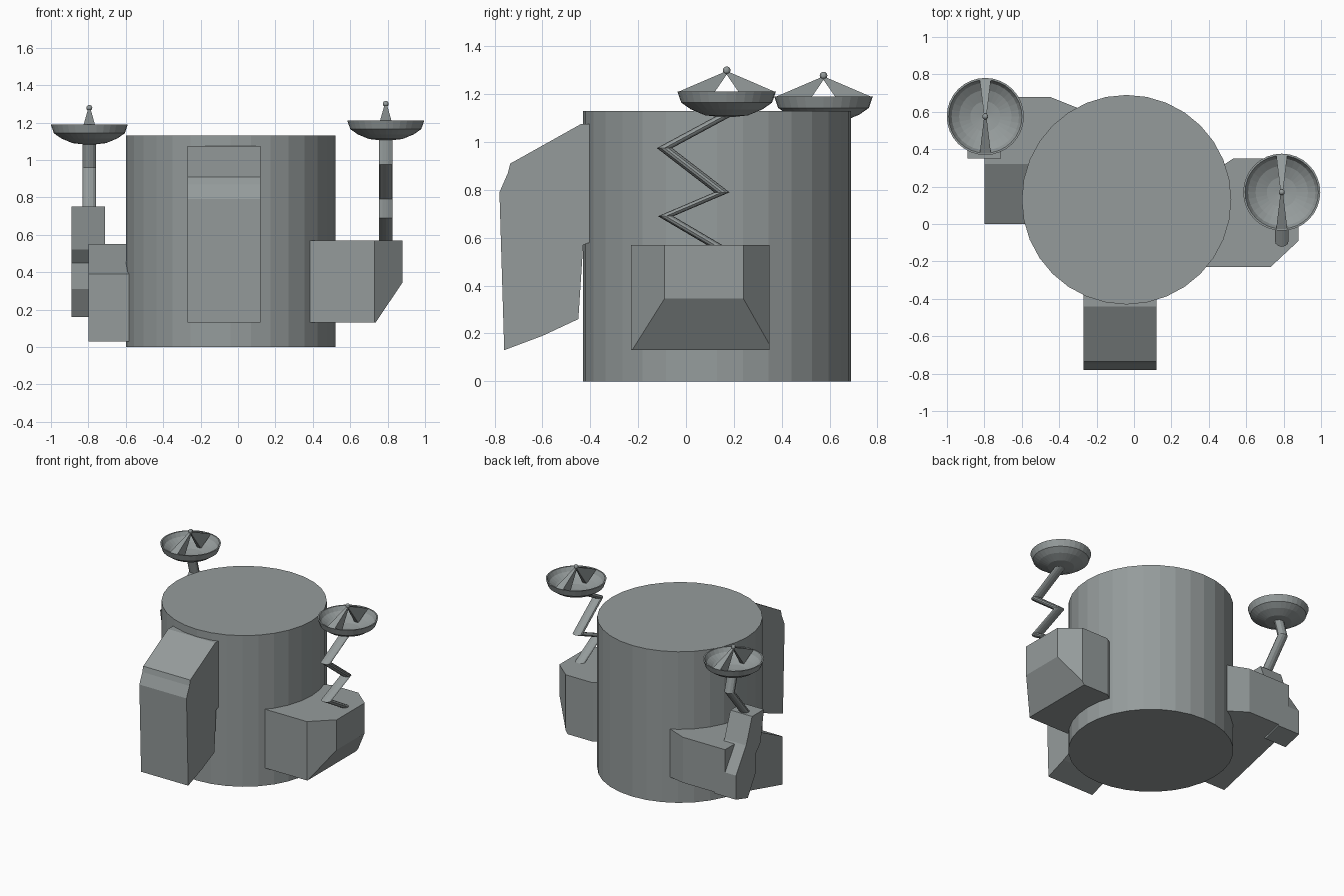
import bpy, bmesh, math
from mathutils import Vector

if "Cube" in bpy.data.objects:
    bpy.data.objects.remove(bpy.data.objects["Cube"])

grey = bpy.data.materials.new("hull_grey")
grey.diffuse_color = (0.30, 0.33, 0.33, 1)
grey.use_nodes = True
grey.node_tree.nodes["Principled BSDF"].inputs["Base Color"].default_value = grey.diffuse_color


def finish(name, bm, smooth=False):
    bmesh.ops.remove_doubles(bm, verts=bm.verts, dist=1e-5)
    bmesh.ops.recalc_face_normals(bm, faces=bm.faces)
    me = bpy.data.meshes.new(name)
    bm.to_mesh(me)
    bm.free()
    me.materials.append(grey)
    for p in me.polygons:
        p.use_smooth = smooth
    ob = bpy.data.objects.new(name, me)
    bpy.context.collection.objects.link(ob)
    return ob


def loft(bm, rings, cap=True):
    """Join equal-length rings of points with quads."""
    rs = [[bm.verts.new(p) for p in r] for r in rings]
    n = len(rs[0])
    for a, b in zip(rs, rs[1:]):
        for i in range(n):
            j = (i + 1) % n
            bm.faces.new((a[i], a[j], b[j], b[i]))
    if cap:
        bm.faces.new(rs[0])
        bm.faces.new(rs[-1])


def side_prism(name, profile, x0, x1):
    bm = bmesh.new()
    loft(bm, [[(x, y, z) for y, z in profile] for x in (x0, x1)])
    return finish(name, bm)


def circle(cx, cy, z, rx, ry, n):
    return [(cx + rx * math.cos(2 * math.pi * i / n),
             cy + ry * math.sin(2 * math.pi * i / n), z) for i in range(n)]


# Main drum
bm = bmesh.new()
loft(bm, [circle(-0.04, 0.13, z, 0.56, 0.56, 32) for z in (0, 1.13)])
finish("main_drum", bm)

# Tall front housing
side_prism("front_housing",
           [(-0.30, 1.075), (-0.44, 1.075), (-0.735, 0.91), (-0.745, 0.87), (-0.78, 0.79),
            (-0.76, 0.13), (-0.60, 0.19), (-0.45, 0.26), (-0.43, 0.57), (-0.30, 0.62)],
           -0.27, 0.12)

# Left rear housing, with a tapered inner corner
low = [(0, 0.03), (0, 0.39), (0.32, 0.55), (0.68, 0.55), (0.68, 0.21)]
inner = low[:3] + [(0.62, 0.55), (0.62, 0.19)]
bm = bmesh.new()
loft(bm, [[(-0.80, y, z) for y, z in low], [(-0.45, y, z) for y, z in low],
          [(-0.30, y, z) for y, z in inner]])
finish("left_housing", bm)

# Narrow bracket carrying the left dish
side_prism("left_bracket",
           [(0.35, 0.75), (0.39, 0.52), (0.45, 0.45), (0.45, 0.31), (0.54, 0.16),
            (0.68, 0.20), (0.68, 0.38), (0.60, 0.50), (0.56, 0.56), (0.49, 0.75)],
           -0.89, -0.71)

# Right housing: chamfered box with its lower outer edge cut off
bm = bmesh.new()
plan = [(0.30, -0.23), (0.73, -0.23), (0.88, -0.09), (0.88, 0.24), (0.75, 0.35),
        (0.53, 0.35), (0.38, 0.25)]
loft(bm, [[(x, y, z) for x, y in plan] for z in (0.13, 0.57)])
cut = bmesh.ops.bisect_plane(bm, geom=bm.verts[:] + bm.edges[:] + bm.faces[:],
                             plane_co=(0.88, 0, 0.345),
                             plane_no=Vector((0.215, 0, -0.145)).normalized(),
                             clear_outer=True)
bmesh.ops.holes_fill(bm, edges=[e for e in bm.edges if e.is_boundary])
finish("right_housing", bm)


# Bent dish arms, rings lie flat so the bends are mitred
def arm(name, x, path):
    bm = bmesh.new()
    loft(bm, [circle(x, y, z, 0.037, 0.032, 12) for y, z in path])
    finish(name, bm)


arm("right_arm", 0.79, [(0.17, 0.54), (-0.085, 0.69), (0.15, 0.79), (-0.09, 0.975), (0.17, 1.115)])
arm("left_arm", -0.795, [(0.43, 0.73), (0.62, 0.96), (0.58, 1.10)])


# Dishes with two feed struts and a ball tip; z is the rim height
def dish(side, cx, cy, z):
    bm = bmesh.new()
    prof = [(0.03, -0.107), (0.09, -0.100), (0.15, -0.075), (0.19, -0.047), (0.206, 0),
            (0.196, 0), (0.18, -0.03), (0.14, -0.058), (0.08, -0.08), (0.02, -0.088)]
    loft(bm, [circle(cx, cy, z + dz, r, r, 32) for r, dz in prof])
    finish(side + "_dish", bm)
    bm = bmesh.new()
    for s in (-1, 1):
        tip = [(cx - 0.006, cy, z + 0.085), (cx + 0.006, cy, z + 0.085),
               (cx + 0.006, cy, z + 0.07), (cx - 0.006, cy, z + 0.07)]
        base = [(cx - 0.03, cy + s * 0.198, z), (cx + 0.03, cy + s * 0.198, z),
                (cx + 0.016, cy + s * 0.10, z - 0.075), (cx - 0.016, cy + s * 0.10, z - 0.075)]
        loft(bm, [tip, base])
    finish(side + "_feed_struts", bm)
    bm = bmesh.new()
    bmesh.ops.create_uvsphere(bm, u_segments=12, v_segments=8, radius=0.016)
    bmesh.ops.translate(bm, verts=bm.verts, vec=(cx, cy, z + 0.088))
    finish(side + "_feed_ball", bm)


dish("right", 0.79, 0.17, 1.212)
dish("left", -0.795, 0.575, 1.19)
